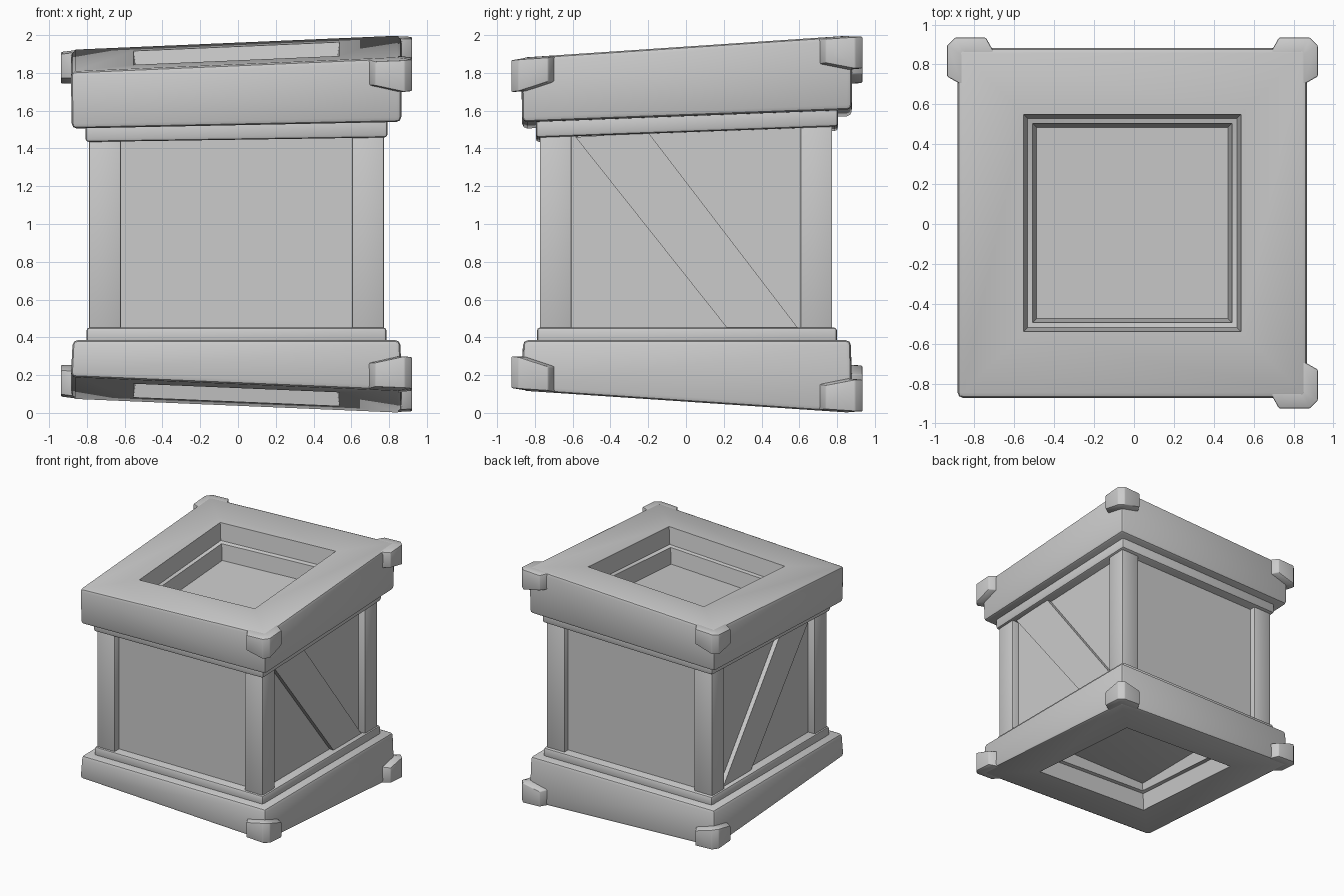
import bpy, bmesh

cube = bpy.data.objects.get("Cube")
if cube:
    bpy.data.objects.remove(cube, do_unlink=True)

CX, CY = -0.008, 0.005
# Tilted planes: height at centre, slope along x, slope along y
LID_TOP = (1.903, 0.043, 0.067)
LID_UNDER = (1.555, 0.02, 0.038)
TRIM_UNDER = (1.475, 0.015, 0.037)
BASE_UNDER = (0.095, -0.042, -0.067)


def height(plane, x, y):
    return plane[0] + plane[1] * x + plane[2] * y


def shifted(plane, dz):
    return (plane[0] + dz, plane[1], plane[2])


def flat(z):
    return (z, 0, 0)


def finish(name, bm, bevel=0, outside=0, segments=2):
    """Bevel the sharp edges lying beyond a given half width, then make the object."""
    bmesh.ops.recalc_face_normals(bm, faces=bm.faces)
    if bevel:
        edges = [e for e in bm.edges
                 if e.calc_face_angle(0) > 0.5
                 and all(max(abs(v.co.x), abs(v.co.y)) >= outside for v in e.verts)]
        bmesh.ops.bevel(bm, geom=edges, offset=bevel, segments=segments,
                        profile=0.5, affect='EDGES', clamp_overlap=True)
    mesh = bpy.data.meshes.new(name)
    bm.to_mesh(mesh)
    bm.free()
    obj = bpy.data.objects.new(name, mesh)
    bpy.context.collection.objects.link(obj)
    bpy.ops.object.select_all(action='DESELECT')
    obj.select_set(True)
    bpy.context.view_layer.objects.active = obj
    bpy.ops.object.shade_smooth_by_angle(angle=0.6)
    return obj


def loft(name, sections, centre=(CX, CY), bevel=0, outside=0):
    """Solid through square sections, each a half width on a tilted plane."""
    bm = bmesh.new()
    loops = []
    for half, plane in sections:
        loop = []
        for sx, sy in ((-1, -1), (1, -1), (1, 1), (-1, 1)):
            x, y = centre[0] + sx * half, centre[1] + sy * half
            loop.append(bm.verts.new((x, y, height(plane, x, y))))
        loops.append(loop)
    for a, b in zip(loops, loops[1:]):
        for i in range(4):
            j = (i + 1) % 4
            bm.faces.new((a[i], a[j], b[j], b[i]))
    bm.faces.new(loops[0])
    bm.faces.new(loops[-1])
    return finish(name, bm, bevel, outside)


def recessed_block(name, face, into, back, back_half):
    """Thick block with a stepped square recess sunk into its tilted face."""
    loft(name, [
        (0.48, shifted(face, into * 0.28)),
        (0.50, shifted(face, into * 0.15)),
        (0.525, shifted(face, into * 0.14)),
        (0.545, face),
        (0.877, face),
        (back_half, back),
    ], bevel=0.026, outside=0.7)


def corner_guard(name, sx, sy, face, into):
    """Angled bracket wrapped round one corner, deepest at the corner itself."""
    outer = [(0.735, 0.93), (0.89, 0.93), (0.93, 0.89), (0.93, 0.735)]
    inner = [(0.69, 0.85), (0.84, 0.85), (0.85, 0.84), (0.85, 0.69)]
    depths = [0.14, 0.18, 0.18, 0.14]
    bm = bmesh.new()
    rings = []
    for o, i, depth in zip(outer, inner, depths):
        ring = []
        for (px, py), drop in ((o, 0.012), (i, 0.002), (i, depth), (o, depth)):
            x, y = CX + sx * px, CY + sy * py
            ring.append(bm.verts.new((x, y, height(face, x, y) + into * drop)))
        rings.append(ring)
    for a, b in zip(rings, rings[1:]):
        for i in range(4):
            j = (i + 1) % 4
            bm.faces.new((a[i], a[j], b[j], b[i]))
    bm.faces.new(rings[0])
    bm.faces.new(rings[-1])
    finish(name, bm, bevel=0.008)


def brace(name, side):
    """Diagonal board standing proud of a side panel."""
    outline = [(-0.585, 1.46), (-0.2, 1.485), (0.6, 0.44), (0.225, 0.44)]
    bm = bmesh.new()
    near, far = ([bm.verts.new((CX + side * x, y, z)) for y, z in outline]
                 for x in (0.70, 0.757))
    for i in range(4):
        j = (i + 1) % 4
        bm.faces.new((near[i], near[j], far[j], far[i]))
    bm.faces.new(near)
    bm.faces.new(far)
    finish(name, bm)


# Lid and base
recessed_block("lid", LID_TOP, -1, LID_UNDER, 0.872)
recessed_block("base", BASE_UNDER, 1, flat(0.385), 0.867)

# Trim mouldings next to the lid and base
loft("upper_trim", [(0.80, TRIM_UNDER), (0.80, shifted(TRIM_UNDER, 0.1))],
     bevel=0.018)
loft("lower_trim", [(0.795, flat(0.36)), (0.795, flat(0.452))], bevel=0.018)

# Inset panels
loft("panel_box", [(0.72, flat(0.43)), (0.72, shifted(TRIM_UNDER, 0.02))])

# Corner posts
for sx, side in ((1, "left"), (-1, "right")):
    for sy, end in ((-1, "front"), (1, "back")):
        loft(f"{end}_{side}_post",
             [(0.084, flat(0.43)), (0.084, shifted(TRIM_UNDER, 0.02))],
             centre=(CX + sx * 0.696, sy * 0.69), bevel=0.008)
    brace(f"{side}_brace", sx)

# Corner guards on three corners, above and below
for sx, sy, corner in ((1, -1, "front_left"), (1, 1, "back_left"), (-1, 1, "back_right")):
    corner_guard(f"upper_{corner}_guard", sx, sy, LID_TOP, -1)
    corner_guard(f"lower_{corner}_guard", sx, sy, BASE_UNDER, 1)
